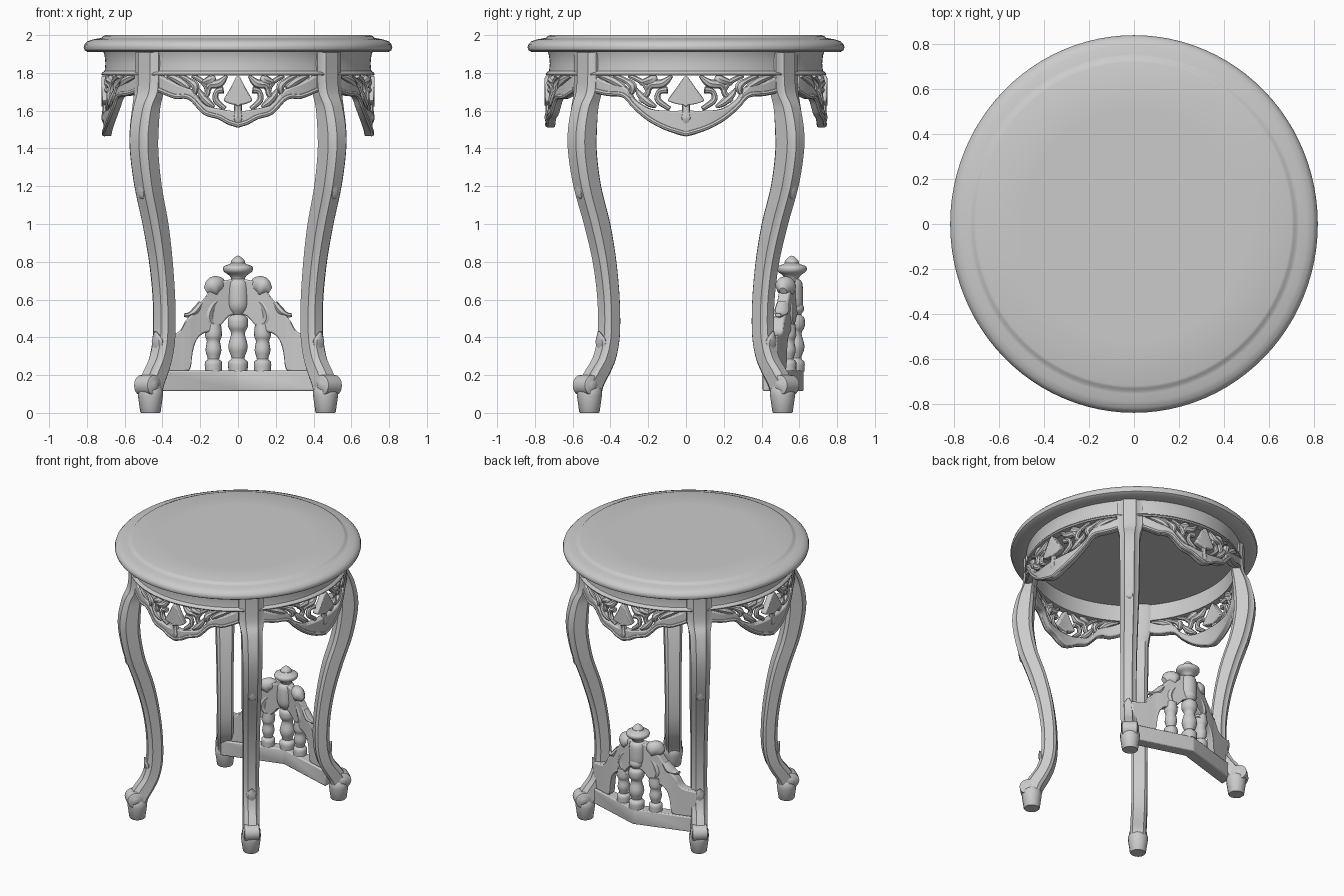
import bpy, bmesh
from math import sin, cos, pi, radians, hypot
from mathutils import Vector


def smooth(pts, n=4):
    """Catmull-Rom interpolation through tuples of any length."""
    P = [pts[0]] + list(pts) + [pts[-1]]
    out = []
    for i in range(1, len(P) - 2):
        for k in range(n):
            t = k / n
            out.append(tuple(0.5 * (2*b + (c-a)*t + (2*a-5*b+4*c-d)*t*t + (3*b-a-3*c+d)*t**3)
                             for a, b, c, d in zip(*P[i-1:i+3])))
    return out + [tuple(pts[-1])]


def loft(name, rings):
    """Skin a list of equal closed rings and cap both ends."""
    bm = bmesh.new()
    R = [[bm.verts.new(p) for p in ring] for ring in rings]
    n = len(R[0])
    for a, b in zip(R, R[1:]):
        for i in range(n):
            bm.faces.new((a[i], a[(i+1) % n], b[(i+1) % n], b[i]))
    bm.faces.new(R[0])
    bm.faces.new(R[-1])
    bmesh.ops.recalc_face_normals(bm, faces=bm.faces)
    me = bpy.data.meshes.new(name)
    bm.to_mesh(me)
    bm.free()
    ob = bpy.data.objects.new(name, me)
    bpy.context.collection.objects.link(ob)
    return ob


def lathe(name, prof, cx=0, cy=0, sy=1, seg=24):
    return loft(name, [[(cx + max(r, .001)*cos(2*pi*i/seg), cy + sy*max(r, .001)*sin(2*pi*i/seg), z)
                        for i in range(seg)] for r, z in prof])


def ribbon(name, half, place, d0, d1, n=3, bevel=.008):
    """Symmetric plate from half rows (u, top, bottom), laid on a surface."""
    rows = [(-u, a, b) for u, a, b in reversed(half[1:])] + list(half)
    if n > 1:
        rows = smooth(rows, n)
    ob = loft(name, [[place(u, b, d0), place(u, b, d1), place(u, a, d1), place(u, a, d0)]
                     for u, a, b in rows])
    m = ob.modifiers.new("soft_edges", 'BEVEL')
    m.width, m.segments, m.limit_method = bevel, 2, 'ANGLE'
    return ob


def vine(name, pts, place, d=0, depth=1, seg=8):
    """Tapered round stem through (u, z, radius), laid on a surface."""
    pts = smooth(pts, 5)
    rings = []
    for i, (u, z, r) in enumerate(pts):
        a, b = pts[max(i-1, 0)], pts[min(i+1, len(pts)-1)]
        tu, tz = b[0]-a[0], b[1]-a[1]
        l = hypot(tu, tz) or 1
        r = max(r, .002)
        rings.append([place(u - tz/l*r*cos(q), z + tu/l*r*cos(q), d + depth*r*sin(q))
                      for q in [2*pi*k/seg for k in range(seg)]])
    return loft(name, rings)


# Round top over a hollow apron ring, drawn as one turned profile
lathe("table_top_and_apron",
      [(0, 1.905), (.3, 1.905), (.672, 1.905), (.672, 1.785), (.72, 1.785), (.724, 1.793), (.718, 1.803),
       (.706, 1.81), (.702, 1.85), (.706, 1.89), (.712, 1.91), (.795, 1.91), (.812, 1.92), (.817, 1.935),
       (.812, 1.952), (.797, 1.967), (.77, 1.977), (.735, 1.983), (.722, 1.986), (.713, 1.995), (.70, 2.0),
       (.5, 2.0), (0, 2.0)], sy=1.027, seg=96)

# Cabriole legs: rows are height, radius from centre, width, depth, sideways drift
LEG = [(1.908, .70, .17, .08, 0), (1.80, .70, .17, .08, 0), (1.70, .706, .165, .085, 0),
       (1.62, .728, .138, .115, 0), (1.5, .746, .133, .135, 0), (1.38, .746, .13, .135, 0),
       (1.2, .713, .125, .13, .002), (1.0, .648, .118, .125, .008), (.8, .599, .11, .11, .013),
       (.6, .572, .106, .102, .015), (.42, .570, .106, .102, .015), (.3, .596, .106, .11, .013),
       (.22, .642, .106, .13, .008), (.15, .685, .106, .13, .002), (.09, .69, .1, .1, 0)]
SECTION = [(-1, -.7), (-.7, -1), (.7, -1), (1, -.7), (1, .5), (.62, .72), (.5, 1),
           (-.5, 1), (-.62, .72), (-1, .5)]
LEG_ANGLE = radians(47.8)
for ang in (LEG_ANGLE, pi - LEG_ANGLE, pi + LEG_ANGLE, -LEG_ANGLE):
    R, T = Vector((cos(ang), sin(ang), 0)), Vector((-sin(ang), cos(ang), 0))
    side = -1 if sin(ang)*cos(ang) > 0 else 1

    def on_leg(u, z, d):
        return R*u + T*d + Vector((0, 0, z))

    loft("leg", [[on_leg(r + q*d/2, z, p*w/2 + side*t) for p, q in SECTION]
                 for z, r, w, d, t in smooth(LEG, 5)])
    c = R * .69
    lathe("foot", [(.05, 0), (.054, .005), (.066, .09), (.068, .12), (.05, .15)], c.x, c.y, seg=16)
    # scroll on the toe, stepped at its eye
    loft("toe_scroll", [[on_leg(.712 + r*cos(k*pi/10), .146 + r*sin(k*pi/10), d) for k in range(20)]
                        for r, d in [(.022, -.06), (.03, -.054), (.045, -.054), (.054, -.048),
                                     (.056, 0), (.054, .048), (.045, .054), (.03, .054), (.022, .06)]])
    # small leaf tips at ankle and knee
    vine("ankle_leaf", [(.622, .33, .012), (.62, .38, .022), (.637, .43, .004)], on_leg, side*.014, 1.7)
    vine("knee_leaf", [(.75, 1.30, .003), (.762, 1.22, .016), (.752, 1.15, .018), (.74, 1.14, .003)], on_leg, 0, 1.5)

# Pierced skirt panels: rows are arc distance, opening bottom, lower edge
FRONT = [(0, 1.60, 1.512), (.05, 1.60, 1.528), (.10, 1.61, 1.555), (.17, 1.625, 1.575), (.21, 1.66, 1.61),
         (.25, 1.705, 1.65), (.29, 1.725, 1.665), (.35, 1.745, 1.665), (.45, 1.79, 1.70)]
SIDE = [(0, 1.60, 1.465), (.1, 1.60, 1.497), (.19, 1.61, 1.545), (.27, 1.655, 1.61), (.31, 1.71, 1.655),
        (.35, 1.735, 1.675), (.43, 1.75, 1.68), (.53, 1.79, 1.70)]
VINES = [[(.07, 1.61, .012), (.12, 1.655, .016), (.115, 1.70, .014), (.08, 1.71, .018)],
         [(.20, 1.65, .012), (.165, 1.70, .016), (.19, 1.75, .014), (.25, 1.785, .012)],
         [(.06, 1.785, .008), (.10, 1.745, .022), (.15, 1.735, .02), (.165, 1.70, .012)],
         [(.13, 1.785, .006), (.145, 1.765, .024), (.20, 1.745, .012)],
         [(.24, 1.69, .012), (.235, 1.73, .022), (.27, 1.76, .014), (.32, 1.785, .014)],
         [(.27, 1.72, .012), (.31, 1.75, .022), (.35, 1.77, .02), (.40, 1.785, .01)],
         [(.13, 1.62, .008), (.165, 1.645, .02), (.205, 1.69, .016), (.215, 1.72, .003)]]
for name, centre, rows, s in (("front", -pi/2, FRONT, 1), ("back", pi/2, FRONT, 1),
                              ("right", 0, SIDE, 1.22), ("left", pi, SIDE, 1.22)):
    def on_skirt(u, z, d, c=centre):
        a = c + u/.71
        return Vector(((.693 + d)*cos(a), 1.035*(.693 + d)*sin(a), z))

    ribbon(name + "_skirt_border", rows, on_skirt, -.024, .02, 4)
    for m in (1, -1):
        vine(name + "_skirt_bead", [(m*u, b + .012, .014) for u, a, b in rows], on_skirt, .014)
        for v in VINES:
            vine(name + "_skirt_vine", [(m*u*s, z, r*1.05) for u, z, r in v], on_skirt, .002, 1.1)
    # central palmette on its stem
    ribbon(name + "_palmette", [(0, 1.785, 1.62), (.012, 1.775, 1.63), (.04*s, 1.72, 1.635), (.075*s, 1.66, 1.65)],
           on_skirt, -.015, .03, 1)
    vine(name + "_palmette_stem", [(0, 1.53, .015), (0, 1.56, .028), (0, 1.60, .022), (0, 1.68, .018)],
         on_skirt, .008, .8)


# Bent back stretcher with carved gallery that leans slightly inward
def on_rail(u, z, d):
    return Vector((u, .578 - .3*abs(u) - .05*max(z - .4, 0) + d, z))


ribbon("stretcher", [(0, .225, .115), (.43, .225, .115)], on_rail, -.045, .045, 1)
ribbon("gallery_arch", [(0, .71, .52), (.05, .705, .51), (.10, .69, .455), (.15, .645, .43), (.185, .60, .42),
                        (.22, .555, .385), (.24, .525, .32), (.252, .515, .235), (.28, .485, .22),
                        (.32, .425, .22), (.42, .41, .22)], on_rail, -.03, .03, 3)
BALUSTER = [(.045, .22), (.045, .27), (.03, .285), (.042, .33), (.035, .38), (.045, .41), (.04, .47)]
for m in (1, -1):
    x = m * .13
    lathe("small_baluster", smooth(BALUSTER, 3), x, on_rail(x, 0, 0).y, seg=16)
    vine("gallery_volute", [(m*.07, .655, .02), (m*.10, .67, .05), (m*.135, .665, .052), (m*.17, .645, .02)],
         on_rail, 0, .95, 12)
    vine("gallery_scroll", [(m*.19, .58, .02), (m*.225, .535, .024), (m*.26, .518, .014), (m*.285, .518, .010)],
         on_rail, 0, 1.6)
    vine("gallery_leaf", [(m*.10, .43, .02), (m*.15, .50, .03), (m*.13, .57, .028), (m*.09, .60, .02)],
         on_rail, 0, 1.3)
lathe("central_baluster", smooth([(.05, .22), (.052, .27), (.034, .29), (.052, .35), (.036, .42), (.052, .455),
                                  (.052, .50), (.034, .52), (.05, .55), (.03, .60)], 3), 0, .576, seg=24)
lathe("finial", smooth([(.03, .52), (.056, .56), (.06, .62), (.055, .69), (.036, .71), (.05, .73), (.076, .75),
                        (.076, .775), (.04, .79), (.036, .805), (.012, .828), (0, .832)], 3), 0, .56, seg=24)

# Smooth shading with crisp edges
bpy.ops.object.select_all(action='SELECT')
bpy.context.view_layer.objects.active = bpy.context.selected_objects[0]
bpy.ops.object.shade_smooth_by_angle(angle=radians(38))
